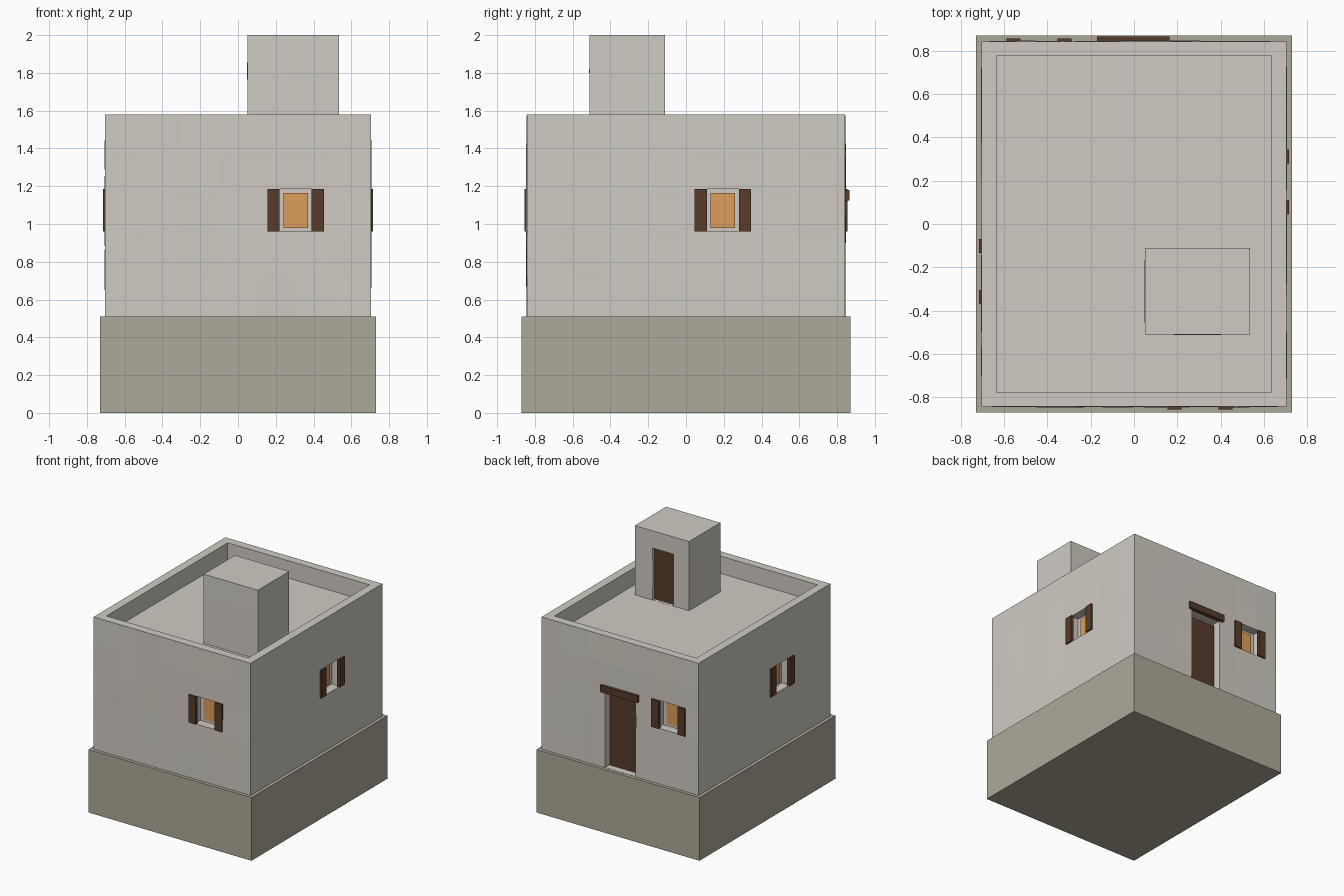
import bpy, bmesh, random

if "Cube" in bpy.data.objects:
    bpy.data.objects.remove(bpy.data.objects["Cube"])

random.seed(4)


def material(name, rgb):
    m = bpy.data.materials.new(name)
    m.diffuse_color = (*rgb, 1)
    m.use_nodes = True
    m.node_tree.nodes["Principled BSDF"].inputs["Base Color"].default_value = m.diffuse_color
    return m


PLASTER = material("plaster", (0.63, 0.60, 0.545))
STONE = material("stone", (0.43, 0.395, 0.32))
WOOD = material("wood", (0.095, 0.045, 0.023))
GLOW = material("warm_pane", (0.73, 0.34, 0.10))


def box(name, lo, hi, mat, step=0, jitter=0.004):
    """Box between two corners; step > 0 gives a hand-plastered, uneven grid."""
    bm = bmesh.new()
    bmesh.ops.create_cube(bm, size=1)
    for v in bm.verts:
        v.co = [lo[i] + (v.co[i] + 0.5) * (hi[i] - lo[i]) for i in range(3)]
    if step:
        for i in range(3):
            n = max(1, round((hi[i] - lo[i]) / step))
            for k in range(1, n):
                p, d = [0, 0, 0], [0, 0, 0]
                p[i], d[i] = lo[i] + (hi[i] - lo[i]) * k / n, 1
                bmesh.ops.bisect_plane(bm, geom=bm.verts[:] + bm.edges[:] + bm.faces[:],
                                       plane_co=p, plane_no=d)
        for v in bm.verts:
            on = [(i, s) for i in range(3) for s, c in ((-1, lo), (1, hi))
                  if abs(v.co[i] - c[i]) < 1e-5]
            if len(on) == 1 and on[0][0] < 2:
                v.co[on[0][0]] += on[0][1] * random.uniform(-0.3, 1) * jitter
    me = bpy.data.meshes.new(name)
    bm.to_mesh(me)
    bm.free()
    me.materials.append(mat)
    ob = bpy.data.objects.new(name, me)
    bpy.context.collection.objects.link(ob)
    return ob


def cut(ob, lo, hi):
    cutter = box("cutter", lo, hi, PLASTER)
    cutter.hide_render = True
    mod = ob.modifiers.new("opening", 'BOOLEAN')
    mod.operation, mod.solver, mod.object = 'DIFFERENCE', 'EXACT', cutter
    bpy.context.view_layer.objects.active = ob
    bpy.ops.object.modifier_apply(modifier=mod.name)
    bpy.data.objects.remove(cutter)


# side: (axis of outward normal, sign, wall plane)
SIDES = {"front": (1, -1, -0.843), "back": (1, 1, 0.843),
         "left": (0, -1, -0.703), "right": (0, 1, 0.703)}


def span(side, u0, u1, d0, d1, z0, z1):
    """Corners from a range along the wall, outward depth range and heights."""
    axis, sign, plane = SIDES[side]
    d = sorted((plane + sign * d0, plane + sign * d1))
    if axis == 1:
        return (u0, d[0], z0), (u1, d[1], z1)
    return (d[0], u0, z0), (d[1], u1, z1)


# plinth
box("stone_base", (-0.73, -0.87, 0), (0.73, 0.87, 0.51), STONE)

# walls with sunken roof
walls = box("plaster_walls", (-0.703, -0.843, 0.505), (0.703, 0.843, 1.58), PLASTER, 0.2)
cut(walls, (-0.635, -0.775, 1.44), (0.635, 0.775, 1.7))

# windows: recess, glowing pane, pair of shutters
Z0, Z1, DEPTH = 0.96, 1.185, 0.07
for side, c in (("front", 0.305), ("right", 0.195), ("left", -0.22), ("back", -0.438)):
    cut(walls, *span(side, c - 0.1, c + 0.1, -DEPTH, 0.1, Z0, Z1))
    box(side + "_window_pane", *span(side, c - 0.065, c + 0.065, -DEPTH - 0.01, -DEPTH + 0.008,
                                     Z0 + 0.02, Z1 - 0.02), GLOW)
    for tag, s in (("a", -1), ("b", 1)):
        u = sorted((c + s * 0.085, c + s * 0.15))
        box(f"{side}_shutter_{tag}", *span(side, *u, -0.012, 0.013, Z0, Z1), WOOD)

# back door with lintel
cut(walls, *span("back", -0.14, 0.135, -DEPTH, 0.1, 0.512, 1.127))
box("back_door", *span("back", -0.135, 0.13, -DEPTH - 0.01, -DEPTH + 0.012, 0.505, 1.11), WOOD)
box("door_lintel", *span("back", -0.17, 0.165, -0.012, 0.023, 1.125, 1.18), WOOD)

# stair tower on the roof with its own door
tower = box("roof_tower", (0.05, -0.51, 1.43), (0.535, -0.11, 2.0), PLASTER, 0.2)
cut(tower, (0.19, -0.14, 1.441), (0.375, 0, 1.86))
box("tower_door", (0.192, -0.15, 1.435), (0.373, -0.132, 1.855), WOOD)
